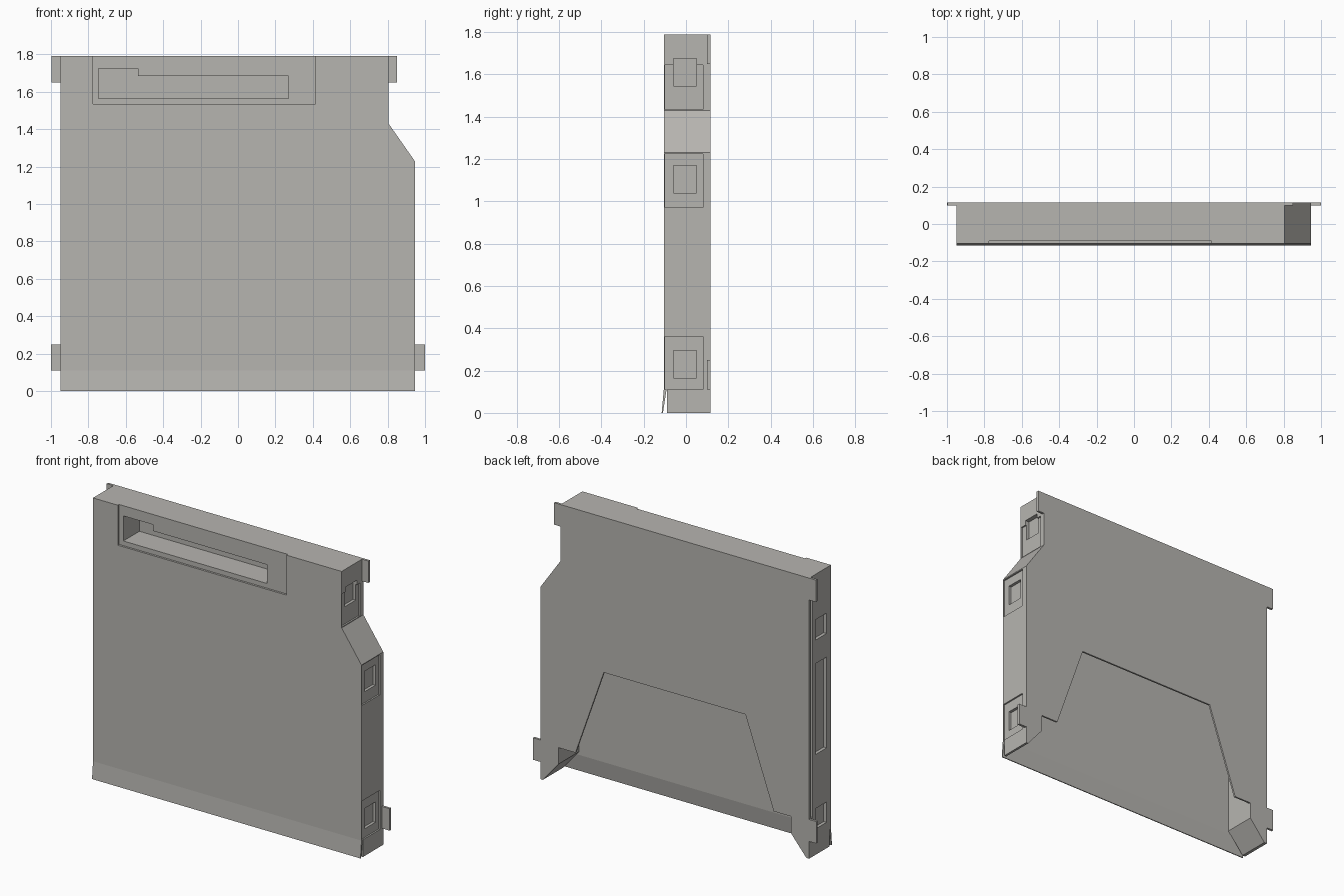
import bpy, bmesh

if "Cube" in bpy.data.objects:
    bpy.data.objects.remove(bpy.data.objects["Cube"], do_unlink=True)

grey = bpy.data.materials.new("warm grey plastic")
grey.use_nodes = True
colour = (0.47, 0.46, 0.435, 1)
grey.diffuse_color = colour
grey.node_tree.nodes["Principled BSDF"].inputs["Base Color"].default_value = colour


def prism(name, pts, a, b, axis="y"):
    """Extrude a profile from a to b; points are (x, z) for axis y, (y, z) for axis x."""
    bm = bmesh.new()
    place = (lambda p, d: (p[0], d, p[1])) if axis == "y" else (lambda p, d: (d, p[0], p[1]))
    face = bm.faces.new([bm.verts.new(place(p, a)) for p in pts])
    top = bmesh.ops.extrude_face_region(bm, geom=[face])["geom"]
    shift = (0, b - a, 0) if axis == "y" else (b - a, 0, 0)
    bmesh.ops.translate(bm, vec=shift, verts=[g for g in top if isinstance(g, bmesh.types.BMVert)])
    bmesh.ops.recalc_face_normals(bm, faces=bm.faces)
    mesh = bpy.data.meshes.new(name)
    bm.to_mesh(mesh)
    bm.free()
    mesh.materials.append(grey)
    obj = bpy.data.objects.new(name, mesh)
    bpy.context.collection.objects.link(obj)
    return obj


def box(name, x0, x1, y0, y1, z0, z1):
    return prism(name, [(x0, z0), (x1, z0), (x1, z1), (x0, z1)], y0, y1)


def mirrored(pts):
    return pts + [(-x, z) for x, z in reversed(pts)]


def cut(cutter):
    """Subtract the cutter from the case, then discard it."""
    cutter.hide_render = True
    mod = case.modifiers.new("cut", "BOOLEAN")
    mod.operation = "DIFFERENCE"
    mod.solver = "EXACT"
    mod.object = cutter
    bpy.context.view_layer.objects.active = case
    bpy.ops.object.modifier_apply(modifier=mod.name)
    bpy.data.objects.remove(cutter, do_unlink=True)


# Case with a stepped upper corner
case = prism("case", [(-0.95, 0), (0.945, 0), (0.945, 1.23), (0.805, 1.43),
                      (0.805, 1.79), (-0.95, 1.79)], -0.105, 0.115)

# Hollow interior, open at the bottom between chamfered side columns
cut(prism("cavity", mirrored([(0.82, 1.3), (0.82, 0.13), (0.93, 0), (0.93, -0.1)]),
          -0.092, 0.104))
# Trapezoid opening in the back plate
cut(prism("back_opening", mirrored([(0.5, 0.8), (0.7, 0.235), (0.82, 0.235), (0.82, 0.13),
                                    (0.93, 0), (0.93, -0.1)]), 0.09, 0.2))
# Lower front edge, taken by the flared lip
cut(box("lip_clearance", -1.1, 1.1, -0.3, -0.09, -0.1, 0.11))

# Shallow front panel and the stepped slot in it
cut(box("front_panel_recess", -0.775, 0.415, -0.2, -0.092, 1.535, 1.9))
cut(prism("front_slot", [(-0.745, 1.565), (0.27, 1.565), (0.27, 1.685), (-0.535, 1.685),
                         (-0.535, 1.725), (-0.745, 1.725)], -0.2, 0.07))

# Left side: shallow recesses, each with a square socket
for x, z0, z1, s0 in ((0.945, 0.11, 0.36, 0.165), (0.945, 0.97, 1.225, 1.04),
                      (0.805, 1.435, 1.645, 1.545)):
    cut(box("side_recess", x - 0.01, x + 0.1, -0.099, 0.08, z0, z1))
    cut(box("side_socket", x - 0.028, x + 0.1, -0.06, 0.05, s0, s0 + 0.13))

# Right side: two square sockets, a long slot and a groove beside the back plate
for z0, z1 in ((0.165, 0.295), (0.64, 1.22), (1.37, 1.5)):
    cut(box("side_socket", -1.1, -0.93, -0.06, 0.05, z0, z1))
cut(box("back_groove", -1.1, -0.935, 0.08, 0.103, 0.25, 1.65))

# Flared lip along the bottom of the front
prism("front_lip", [(-0.105, 0.11), (-0.115, 0), (-0.109, 0), (-0.092, 0.11)],
      -0.95, 0.945, axis="x")

# Mounting tabs level with the back plate
for name, x0, x1, z0, z1 in (("right_top_tab", -0.997, -0.95, 1.65, 1.79),
                             ("left_top_tab", 0.805, 0.85, 1.65, 1.79),
                             ("right_bottom_tab", -1.0, -0.95, 0.11, 0.25),
                             ("left_bottom_tab", 0.945, 1.0, 0.11, 0.25)):
    box(name, x0, x1, 0.1, 0.115, z0, z1)
